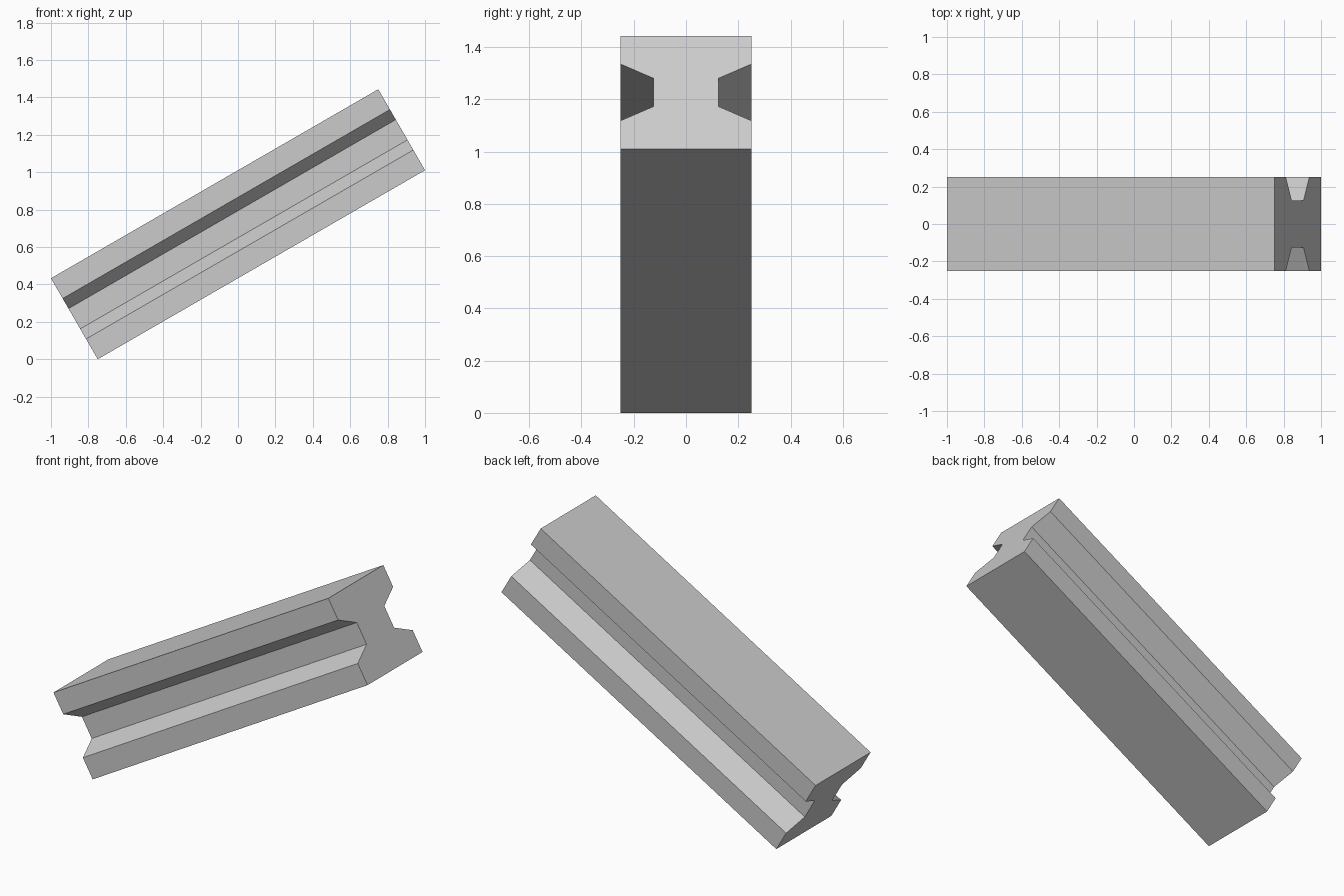
import bpy
import bmesh
import math
from mathutils import Matrix

cube = bpy.data.objects.get("Cube")
if cube:
    bpy.data.objects.remove(cube, do_unlink=True)

ANGLE = math.radians(30)
SIZE = 0.5
LENGTH = (2 - SIZE * math.sin(ANGLE)) / math.cos(ANGLE)
HEIGHT = LENGTH * math.sin(ANGLE) + SIZE * math.cos(ANGLE)

# Plain grey material
grey = bpy.data.materials.new("plain grey")
grey.use_nodes = True
colour = (0.6, 0.6, 0.6, 1)
grey.diffuse_color = colour
grey.node_tree.nodes["Principled BSDF"].inputs["Base Color"].default_value = colour

# Square section with a tapered groove in the front and back
half = SIZE / 2
side = [(half, -half), (half, -half / 2), (half / 2, -half / 4),
        (half / 2, half / 4), (half, half / 2), (half, half)]
section = side + [(-y, -z) for y, z in side]

# Extrude the section along the beam, then tilt it
bm = bmesh.new()
end = bm.faces.new([bm.verts.new((-LENGTH / 2, y, z)) for y, z in section])
result = bmesh.ops.extrude_face_region(bm, geom=[end], use_keep_orig=True)
moved = [v for v in result["geom"] if isinstance(v, bmesh.types.BMVert)]
bmesh.ops.translate(bm, verts=moved, vec=(LENGTH, 0, 0))
bmesh.ops.recalc_face_normals(bm, faces=bm.faces)
tilt = Matrix.Translation((0, 0, HEIGHT / 2)) @ Matrix.Rotation(-ANGLE, 4, "Y")
bmesh.ops.transform(bm, matrix=tilt, verts=bm.verts)

mesh = bpy.data.meshes.new("grooved_beam")
bm.to_mesh(mesh)
bm.free()
mesh.materials.append(grey)
beam = bpy.data.objects.new("grooved_beam", mesh)
bpy.context.collection.objects.link(beam)
